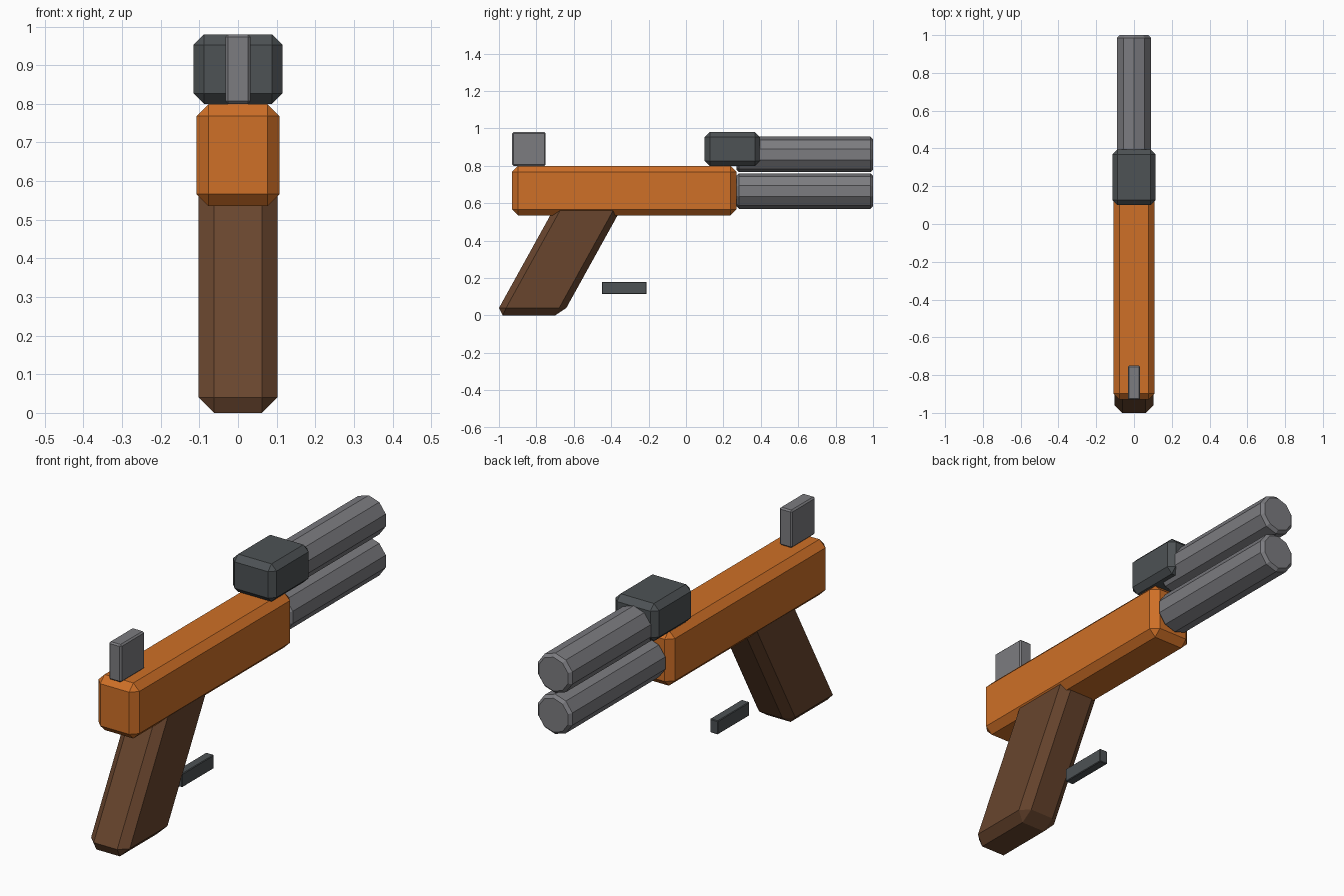
import bpy, bmesh, math
from mathutils import Matrix

if "Cube" in bpy.data.objects:
    bpy.data.objects.remove(bpy.data.objects["Cube"])


def material(name, rgb):
    m = bpy.data.materials.new(name)
    m.diffuse_color = (*rgb, 1)
    m.use_nodes = True
    m.node_tree.nodes["Principled BSDF"].inputs["Base Color"].default_value = m.diffuse_color
    return m


ORANGE = material("orange", (0.62, 0.16, 0.02))
BROWN = material("brown", (0.14, 0.06, 0.027))
DARK = material("dark_grey", (0.075, 0.085, 0.09))
STEEL = material("steel", (0.2, 0.2, 0.215))


def finish(name, bm, mat):
    bmesh.ops.recalc_face_normals(bm, faces=bm.faces[:])
    mesh = bpy.data.meshes.new(name)
    bm.to_mesh(mesh)
    bm.free()
    mesh.materials.append(mat)
    obj = bpy.data.objects.new(name, mesh)
    bpy.context.collection.objects.link(obj)
    return obj


def box(name, half_x, y, z, chamfer, mat):
    bm = bmesh.new()
    size = (2 * half_x, y[1] - y[0], z[1] - z[0])
    mid = (0, (y[0] + y[1]) / 2, (z[0] + z[1]) / 2)
    bmesh.ops.create_cube(bm, size=1, matrix=Matrix.Translation(mid) @ Matrix.Diagonal((*size, 1)))
    bmesh.ops.bevel(bm, geom=bm.edges[:], offset=chamfer, segments=1, affect='EDGES')
    return finish(name, bm, mat)


def loft(name, rings, mat):
    bm = bmesh.new()
    loops = [[bm.verts.new(p) for p in ring] for ring in rings]
    n = len(loops[0])
    for a, b in zip(loops, loops[1:]):
        for i in range(n):
            j = (i + 1) % n
            bm.faces.new((a[i], a[j], b[j], b[i]))
    bm.faces.new(loops[0])
    bm.faces.new(loops[-1])
    return finish(name, bm, mat)


# Frame, sights block, rear sight and trigger bar
box("body", 0.108, (-0.93, 0.27), (0.535, 0.80), 0.032, ORANGE)
box("front_block", 0.115, (0.10, 0.395), (0.80, 0.98), 0.027, DARK)
box("rear_sight", 0.033, (-0.93, -0.75), (0.80, 0.98), 0.007, STEEL)
box("trigger", 0.021, (-0.45, -0.21), (0.115, 0.18), 0.003, DARK)


# Two stacked ten-sided barrels with chamfered ends
def barrel_ring(y, r, z):
    return [(r * math.sin(i * math.tau / 10), y, z + r * math.cos(i * math.tau / 10))
            for i in range(10)]


for name, z in (("lower_barrel", 0.665), ("upper_barrel", 0.861)):
    loft(name, [barrel_ring(y, r, z) for y, r in
                ((0.27, 0.081), (0.284, 0.095), (0.986, 0.095), (1.0, 0.081))], STEEL)


# Raked grip with chamfered corners and foot
def grip_ring(z, y0, y1, w, cx, cy):
    return [(-w + cx, y0, z), (w - cx, y0, z), (w, y0 + cy, z), (w, y1 - cy, z),
            (w - cx, y1, z), (-w + cx, y1, z), (-w, y1 - cy, z), (-w, y0 + cy, z)]


foot = [(-0.062, -0.98, 0), (0.062, -0.98, 0), (0.062, -0.98, 0), (0.062, -0.70, 0),
        (0.062, -0.70, 0), (-0.062, -0.70, 0), (-0.062, -0.70, 0), (-0.062, -0.98, 0)]
grip = loft("grip", [foot, grip_ring(0.04, -1.0, -0.64, 0.102, 0.04, 0.038),
                     grip_ring(0.60, -0.69, -0.33, 0.102, 0.04, 0.038)], BROWN)
bm = bmesh.new()
bm.from_mesh(grip.data)
bmesh.ops.remove_doubles(bm, verts=bm.verts[:], dist=0.0005)
bmesh.ops.recalc_face_normals(bm, faces=bm.faces[:])
bm.to_mesh(grip.data)
bm.free()
